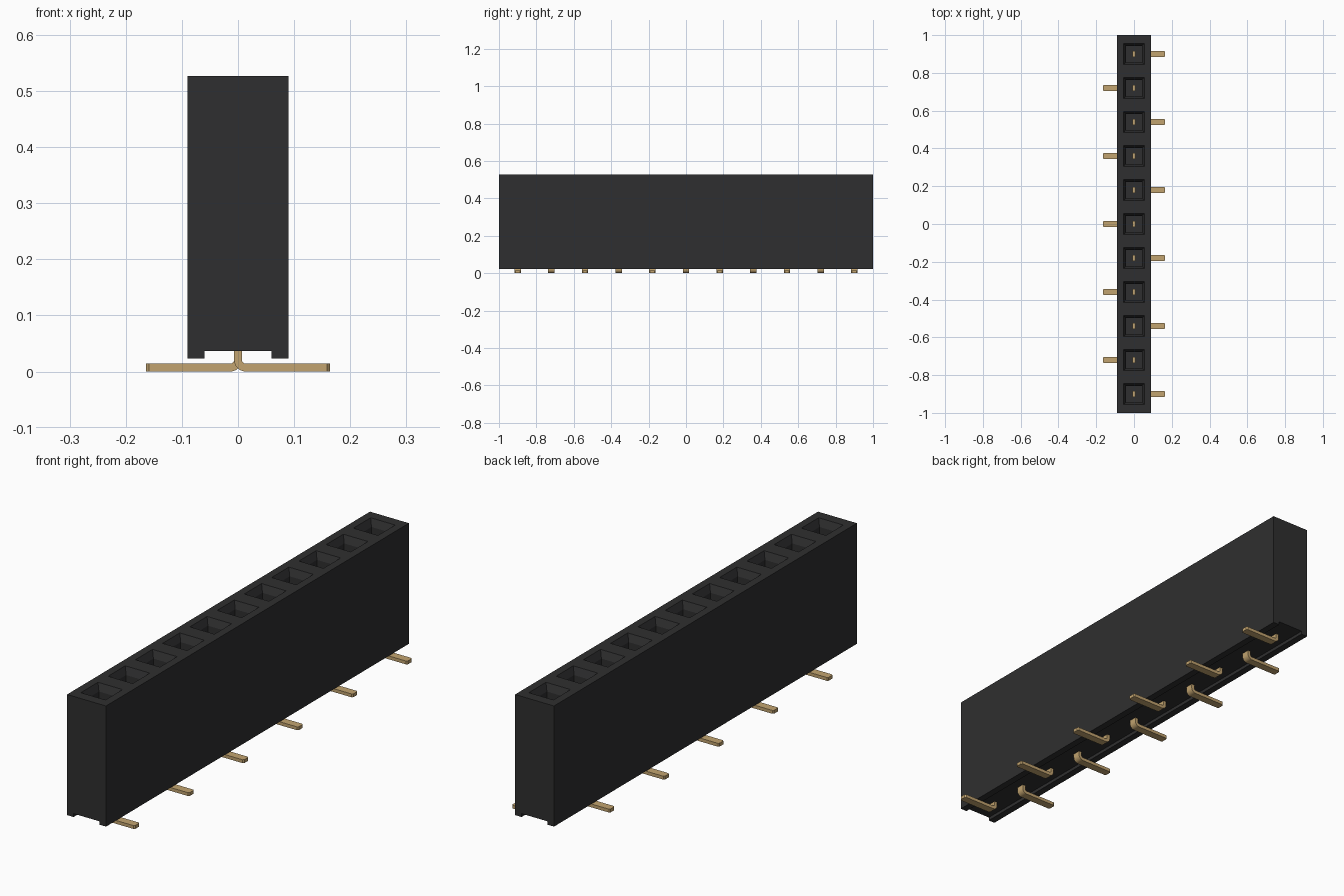
import bpy, bmesh
from math import sin, cos, pi

cube = bpy.data.objects.get("Cube")
if cube:
    bpy.data.objects.remove(cube, do_unlink=True)

PINS, PITCH = 11, 0.18
FIRST = -PITCH * (PINS - 1) / 2


def material(name, color, metallic=0.0):
    m = bpy.data.materials.new(name)
    m.use_nodes = True
    m.diffuse_color = color
    shader = m.node_tree.nodes["Principled BSDF"]
    shader.inputs["Base Color"].default_value = color
    shader.inputs["Roughness"].default_value = 0.6
    return m


def finish(bm, name, mat):
    bmesh.ops.recalc_face_normals(bm, faces=bm.faces)
    mesh = bpy.data.meshes.new(name)
    bm.to_mesh(mesh)
    bm.free()
    mesh.materials.append(mat)
    obj = bpy.data.objects.new(name, mesh)
    bpy.context.collection.objects.link(obj)
    return obj


def loft(bm, profile, stations):
    """Sweep a closed x-z profile through the given y stations."""
    rings = [[bm.verts.new((x, y, z)) for x, z in profile] for y in stations]
    n = len(profile)
    for a, b in zip(rings, rings[1:]):
        for i in range(n):
            j = (i + 1) % n
            bm.faces.new((a[i], a[j], b[j], b[i]))
    bm.faces.new(rings[0])
    bm.faces.new(rings[-1][::-1])
    bmesh.ops.recalc_face_normals(bm, faces=bm.faces)


black = material("black plastic", (0.028, 0.028, 0.029, 1))
gold = material("gold plating", (0.54, 0.37, 0.16, 1))

# Housing: channelled underside, one top cell per contact
W, TOP, BOTTOM, ROOF = 0.09, 0.527, 0.023, 0.037
profile = [(-W, BOTTOM), (-0.06, BOTTOM), (-0.06, ROOF), (0.06, ROOF),
           (0.06, BOTTOM), (W, BOTTOM), (W, TOP), (-W, TOP)]
cells = [FIRST + PITCH * (i - 0.5) for i in range(PINS + 1)]
bm = bmesh.new()
loft(bm, profile, [-1] + cells + [1])

# Sockets: square rim, tapered funnel, straight shaft
tops = [f for f in bm.faces if f.normal.z > 0.9
        and f.calc_center_median().z > TOP - 0.01
        and abs(f.calc_center_median().y) < 0.95]
bmesh.ops.inset_individual(bm, faces=tops, thickness=0.047)
bmesh.ops.inset_individual(bm, faces=tops, thickness=0.019, depth=-0.03)
shafts = bmesh.ops.extrude_discrete_faces(bm, faces=tops)["faces"]
for f in shafts:
    bmesh.ops.translate(bm, verts=f.verts, vec=(0, 0, -0.35))
finish(bm, "housing", black)

# Contacts: bent strips whose feet alternate between the two sides
T, HALF, REACH, TIP = 0.014, 0.017, 0.164, 0.25
R_OUT, R_IN = 0.021, 0.007
CX, CZ = R_OUT - T / 2, R_OUT
arc = [pi + k * pi / 12 for k in range(7)]
outer = [(CX + R_OUT * cos(a), CZ + R_OUT * sin(a)) for a in arc]
inner = [(CX + R_IN * cos(a), CZ + R_IN * sin(a)) for a in reversed(arc)]
strip = [(-T / 2, TIP)] + outer + [(REACH, 0), (REACH, T)] + inner + [(T / 2, TIP)]

for i in range(PINS):
    side = 1 if i % 2 == 0 else -1
    y = FIRST + PITCH * i
    bm = bmesh.new()
    loft(bm, [(side * x, z) for x, z in strip], [y - HALF, y + HALF])
    # Chamfered toe corners
    toe = [e for e in bm.edges
           if all(abs(v.co.x) > REACH - 0.001 for v in e.verts)
           and abs(e.verts[0].co.y - e.verts[1].co.y) < 0.001]
    bmesh.ops.bevel(bm, geom=toe, offset=0.005, segments=1, affect='EDGES')
    pin = finish(bm, f"contact_pin_{i + 1}", gold)
    bpy.context.view_layer.objects.active = pin
    pin.select_set(True)
    bpy.ops.object.shade_smooth_by_angle()
    pin.select_set(False)
